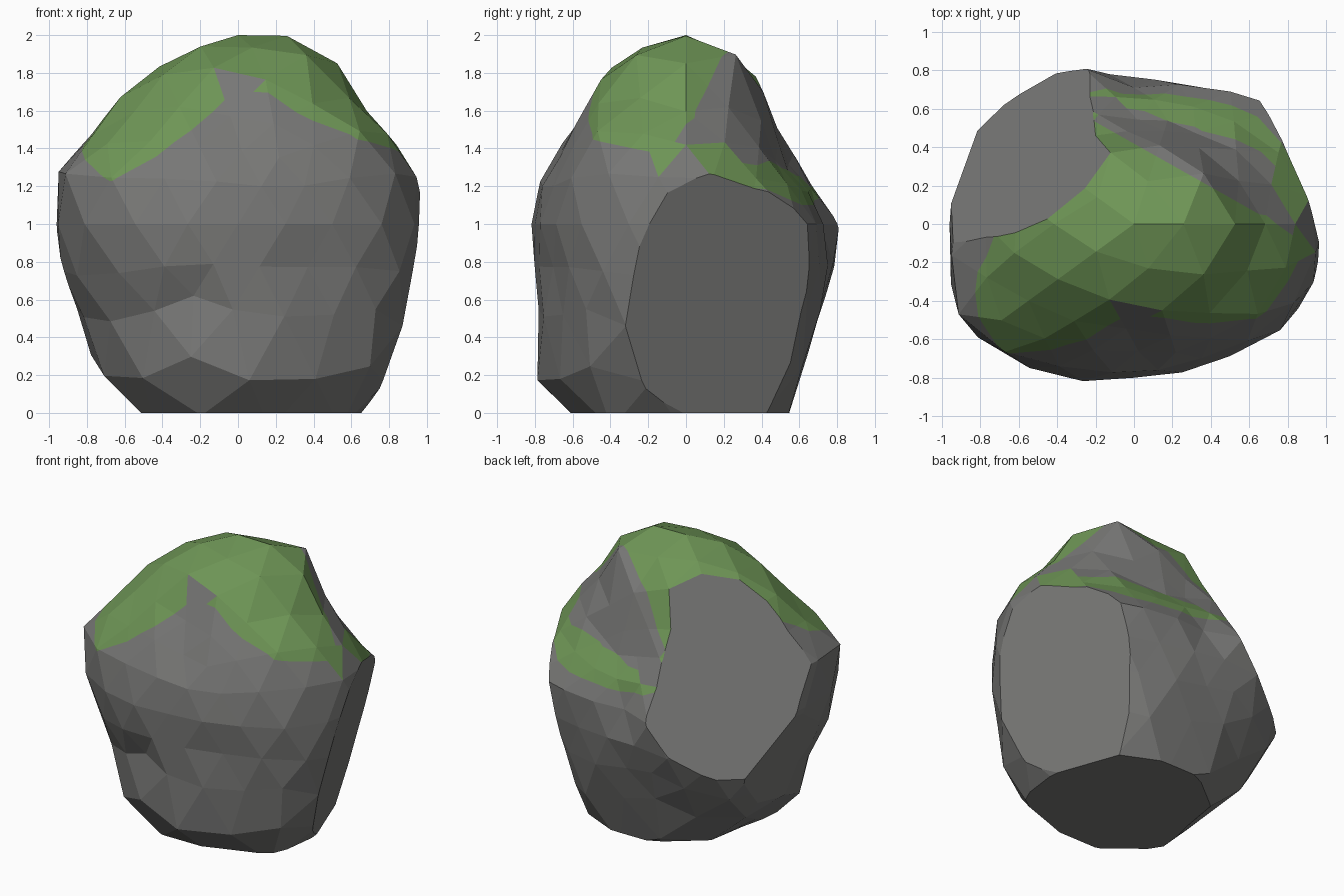
import bpy
import bmesh
import math
from mathutils import Vector

cube = bpy.data.objects.get("Cube")
if cube:
    bpy.data.objects.remove(cube, do_unlink=True)


def make_material(name, colour):
    mat = bpy.data.materials.new(name)
    mat.use_nodes = True
    mat.diffuse_color = colour
    mat.node_tree.nodes["Principled BSDF"].inputs["Base Color"].default_value = colour
    return mat


def around(row, azimuth):
    """Blend a row of values spaced evenly around the vertical axis."""
    step = (azimuth % math.tau) / math.tau * len(row)
    i = int(step)
    t = step - i
    return row[i % len(row)] * (1 - t) + row[(i + 1) % len(row)] * t


# Rock radius in hundredths: latitude, then values every 30 degrees from +x
RADII = [
    (-90, [125]),
    (-60, [125, 125, 125, 116, 113, 110, 108, 120, 120, 120, 122, 130]),
    (-45, [111, 112, 102, 90, 97, 106, 106, 112, 112, 114, 112, 120]),
    (-25, [106, 102, 85, 80, 90, 106, 96, 93, 83, 82, 84, 103]),
    (-12, [102, 104, 83, 76, 93, 105, 97, 102, 92, 81, 82, 98]),
    (0, [100, 106, 80, 71, 95, 100, 96, 103, 90, 80, 82, 97]),
    (15, [100, 86, 71, 66, 80, 95, 98, 107, 88, 79, 81, 96]),
    (28, [93, 80, 63, 62, 75, 85, 90, 97, 84, 76, 80, 98]),
    (45, [90, 82, 70, 68, 75, 85, 95, 90, 85, 77, 85, 92]),
    (65, [105, 105, 90, 86, 90, 90, 93, 95, 95, 91, 96, 102]),
    (90, [100]),
]

# Lower limit of the moss in hundredths, every 15 degrees from +x
MOSS_LINE = [134, 117, 120, 110, 110, 110, 110, 110, 125, 160, 170, 170,
             160, 142, 136, 122, 140, 160, 175, 171, 164, 146, 143, 139]

# Flat fracture planes: outward normal and a point on the plane
FRACTURES = [
    (Vector((1, 0.364, -0.247)), Vector((0.96, -0.2, 1))),
    (Vector((-1, 1, 0.7)), Vector((-0.32, 0.2, 1.74))),
    (Vector((-0.96, 0.1, -0.27)), Vector((-0.72, 0.25, 0.2))),
    (Vector((0, 0, -1)), Vector((0, 0, 0))),
]


def rock_radius(direction):
    latitude = math.degrees(math.asin(max(-1, min(1, direction.z))))
    azimuth = math.atan2(direction.y, direction.x)
    for (low, low_row), (high, high_row) in zip(RADII, RADII[1:]):
        if latitude <= high:
            t = (latitude - low) / (high - low)
            r = around(low_row, azimuth) * (1 - t) + around(high_row, azimuth) * t
            return r / 100
    return RADII[-1][1][0] / 100


def moss_depth(p):
    """Positive where moss grows, negative on bare stone."""
    above_line = p.z - around(MOSS_LINE, math.atan2(p.y, p.x)) / 100
    # The steep upper back is bare above its ledge
    off_bare_back = max(0.23 - 0.31 * p.x - 0.55 * p.y, 1.26 + 0.15 * p.x - p.z)
    return min(above_line, off_bare_back)


def cut_moss_edge(bm):
    """Split the faces along the edge of the moss."""
    new_verts = set()
    for e in bm.edges[:]:
        a, b = e.verts
        da, db = moss_depth(a.co), moss_depth(b.co)
        if da * db < 0:
            t = min(0.95, max(0.05, da / (da - db)))
            new_verts.add(bmesh.utils.edge_split(e, a, t)[1])
    for f in bm.faces[:]:
        ends = [v for v in f.verts if v in new_verts]
        if len(ends) == 2:
            bmesh.utils.face_split(f, ends[0], ends[1])


def fracture(bm, normal, point):
    """Slice the rock with a plane and close it with one bare flat face."""
    geom = bm.verts[:] + bm.edges[:] + bm.faces[:]
    bmesh.ops.bisect_plane(bm, geom=geom, dist=0.0001, plane_co=point,
                           plane_no=normal.normalized(), clear_outer=True)
    rim = [e for e in bm.edges if e.is_boundary]
    for f in bmesh.ops.holes_fill(bm, edges=rim, sides=0)["faces"]:
        f.material_index = 0


# Boulder: faceted ball pushed to shape
bm = bmesh.new()
bmesh.ops.create_icosphere(bm, subdivisions=3, radius=1)
for v in bm.verts:
    d = v.co.normalized()
    v.co = Vector((0, 0, 1)) + d * rock_radius(d)

# Moss on the upper faces
cut_moss_edge(bm)
for f in bm.faces:
    f.material_index = 1 if moss_depth(f.calc_center_median()) > 0 else 0

# Flat broken sides and base
for normal, point in FRACTURES:
    fracture(bm, normal, point)
bmesh.ops.recalc_face_normals(bm, faces=bm.faces[:])
for f in bm.faces:
    f.smooth = False

mesh = bpy.data.meshes.new("mossy_boulder")
bm.to_mesh(mesh)
bm.free()
mesh.materials.append(make_material("grey stone", (0.185, 0.185, 0.18, 1)))
mesh.materials.append(make_material("green moss", (0.155, 0.3, 0.092, 1)))
boulder = bpy.data.objects.new("mossy_boulder", mesh)
bpy.context.collection.objects.link(boulder)
